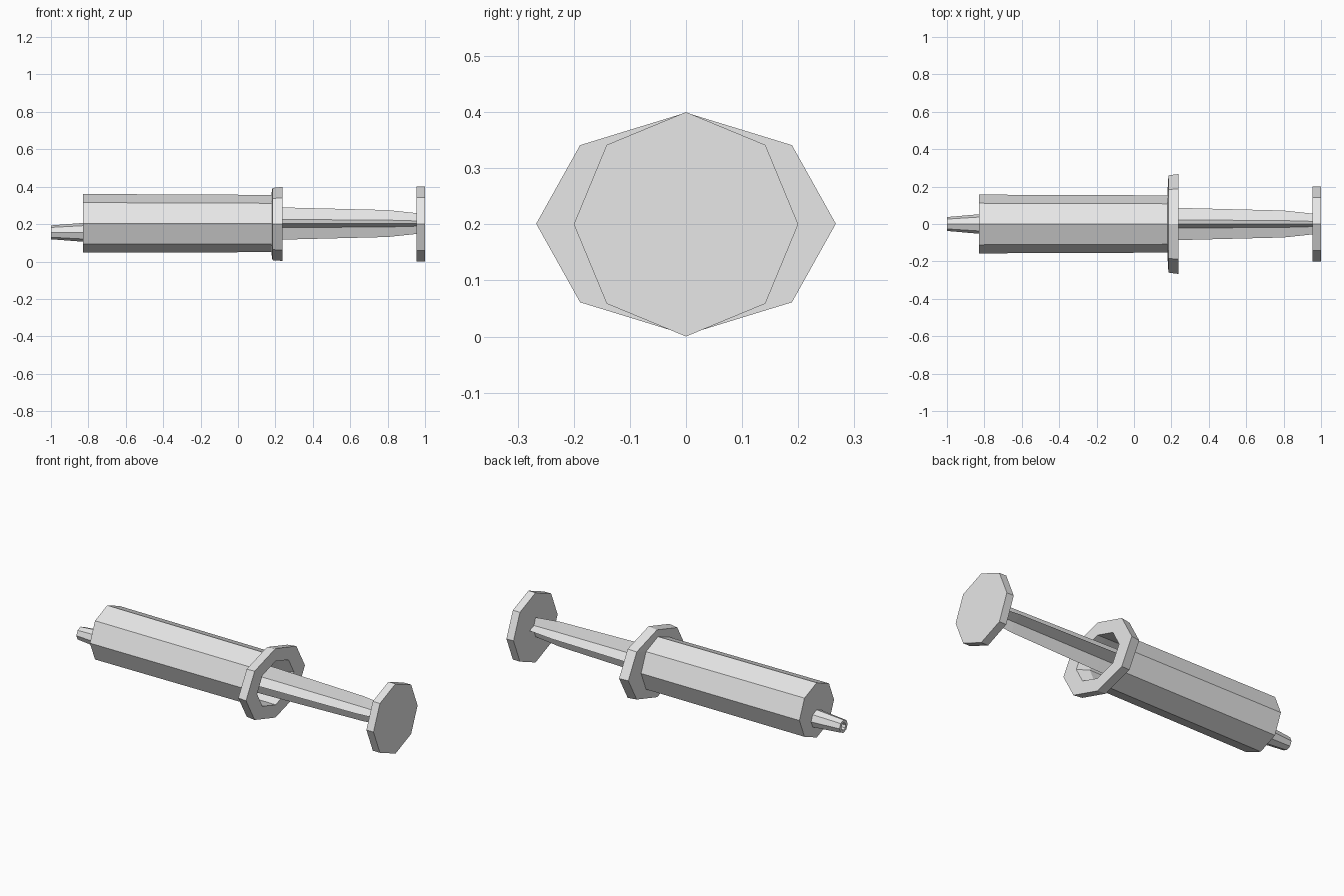
import bpy
import bmesh
from math import cos, sin, pi

if "Cube" in bpy.data.objects:
    bpy.data.objects.remove(bpy.data.objects["Cube"])

AXIS_Z = 0.2
SIDES = 8

grey = bpy.data.materials.new("light_grey_plastic")
grey.use_nodes = True
COLOUR = (0.8, 0.8, 0.8, 1)
grey.diffuse_color = COLOUR
grey.node_tree.nodes["Principled BSDF"].inputs["Base Color"].default_value = COLOUR


def loft(name, rings, closed=False, star=False):
    """Skin eight-sided rings (x, y radius, z radius, centre z) along x.
    A closed loft joins the last ring to the first; otherwise ends are capped.
    A star pulls every second corner in to make a four-bladed section."""
    bm = bmesh.new()
    loops = []
    for x, ry, rz, cz in rings:
        loop = []
        for i in range(SIDES):
            a = 2 * pi * i / SIDES
            k = 0.36 if star and i % 2 else 1
            loop.append(bm.verts.new((x, k * ry * cos(a), cz + k * rz * sin(a))))
        loops.append(loop)
    pairs = list(zip(loops, loops[1:]))
    if closed:
        pairs.append((loops[-1], loops[0]))
    else:
        bm.faces.new(loops[0])
        bm.faces.new(loops[-1])
    for a, b in pairs:
        for i in range(SIDES):
            j = (i + 1) % SIDES
            bm.faces.new((a[i], a[j], b[j], b[i]))
    bmesh.ops.recalc_face_normals(bm, faces=bm.faces)
    mesh = bpy.data.meshes.new(name)
    bm.to_mesh(mesh)
    bm.free()
    mesh.materials.append(grey)
    obj = bpy.data.objects.new(name, mesh)
    bpy.context.collection.objects.link(obj)
    return obj


# Hollow barrel: low-set nozzle, body and oval finger flange, then back down the bore
NOZZLE_Z = 0.156
loft("barrel", [
    (-1.0, 0.02, 0.02, NOZZLE_Z),
    (-1.0, 0.037, 0.037, NOZZLE_Z),
    (-0.83, 0.052, 0.05, NOZZLE_Z),
    (-0.83, 0.157, 0.157, AXIS_Z + 0.004),
    (0.178, 0.153, 0.153, AXIS_Z + 0.003),
    (0.184, 0.26, 0.193, AXIS_Z),
    (0.238, 0.267, 0.198, AXIS_Z + 0.001),
    (0.238, 0.167, 0.125, AXIS_Z + 0.001),
    (0.18, 0.13, 0.125, AXIS_Z + 0.002),
    (-0.79, 0.13, 0.13, AXIS_Z + 0.004),
    (-0.79, 0.02, 0.02, NOZZLE_Z),
], closed=True)

# Plunger: stopper in the bore, four-bladed tapering rod, thumb disc
PLUNGER_Z = AXIS_Z + 0.003
loft("plunger_stopper", [(-0.25, 0.12, 0.12, PLUNGER_Z), (-0.15, 0.12, 0.12, PLUNGER_Z)])
loft("plunger_rod", [
    (-0.15, 0.094, 0.094, PLUNGER_Z),
    (0.24, 0.086, 0.086, PLUNGER_Z),
    (0.8, 0.072, 0.072, PLUNGER_Z),
    (0.96, 0.055, 0.055, PLUNGER_Z),
], star=True)
loft("thumb_disc", [(0.955, 0.2, 0.2, AXIS_Z), (1.0, 0.2, 0.2, AXIS_Z)])
